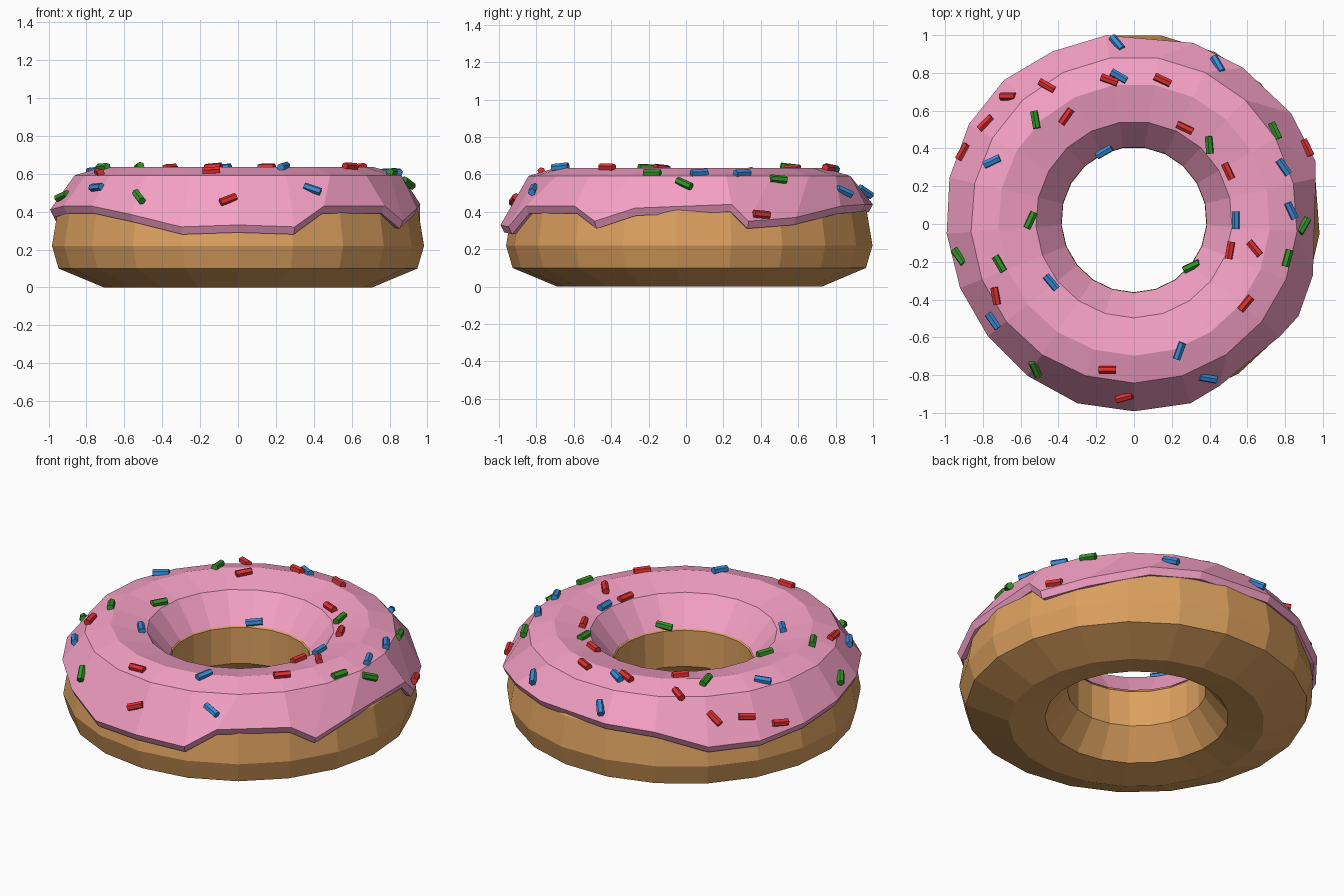
import bpy, bmesh, math
from mathutils import Vector, Matrix
from mathutils.bvhtree import BVHTree

SIDES = 21
CENTRE_Y = 0.023

cube = bpy.data.objects.get("Cube")
if cube:
    bpy.data.objects.remove(cube)


def make_material(name, colour):
    mat = bpy.data.materials.new(name)
    mat.use_nodes = True
    mat.diffuse_color = (*colour, 1)
    for node in mat.node_tree.nodes:
        if node.type == 'BSDF_PRINCIPLED':
            node.inputs["Base Color"].default_value = (*colour, 1)
            node.inputs["Roughness"].default_value = 0.6
    return mat


def finish(name, bm, mat):
    bmesh.ops.recalc_face_normals(bm, faces=bm.faces)
    mesh = bpy.data.meshes.new(name)
    bm.to_mesh(mesh)
    mesh.materials.append(mat)
    obj = bpy.data.objects.new(name, mesh)
    bpy.context.collection.objects.link(obj)


def ring_solid(profile_at):
    """Sweep a closed profile of (radius, height, angle shift) around z."""
    bm = bmesh.new()
    loops = []
    for k in range(SIDES):
        loop = []
        for radius, z, shift in profile_at(k):
            a = math.tau * k / SIDES - math.pi / 2 + math.radians(shift)
            loop.append(bm.verts.new((radius * math.cos(a),
                                      radius * math.sin(a) + CENTRE_Y, z)))
        loops.append(loop)
    count = len(loops[0])
    for k, a in enumerate(loops):
        b = loops[(k + 1) % SIDES]
        for i in range(count):
            j = (i + 1) % count
            bm.faces.new((a[i], b[i], b[j], a[j]))
    return bm


# Dough ring
DOUGH = [(.71, 0), (.95, .10), (.985, .22), (.955, .40), (.84, .55),
         (.72, .60), (.53, .55), (.386, .42), (.384, .20), (.51, .035)]
finish("dough", ring_solid(lambda k: [(r, z, 0) for r, z in DOUGH]),
       make_material("dough", (.72, .355, .115)))

# Icing shell: height of its lower edge and sideways shift of each drip
EDGE = [.29, .28, .39, .39, .31, .38, .40, .31, .33, .39, .40,
        .40, .39, .31, .31, .34, .37, .39, .39, .345, .28]
SHIFT = {2: -7, 4: -9, 5: -13, 7: -12, 8: -13, 9: -10, 10: -10}


def icing_profile(k):
    h, s = EDGE[k], SHIFT.get(k, 0)
    rim = .987 + (.40 - h) * .25
    return [(.389, .43, 0), (.52, .59, 0), (.72, .635, 0), (.865, .592, 0),
            (rim, h + .04, s), (rim - .02, h, s), (.93, h + .01, s),
            (.82, .53, 0), (.72, .58, 0), (.55, .53, 0)]


icing_bm = ring_solid(icing_profile)
finish("icing", icing_bm, make_material("icing", (.92, .355, .56)))
surface = BVHTree.FromBMesh(icing_bm)

# Sprinkles: x and y in hundredths, heading in degrees
SPRINKLES = {
    "red": ((.75, .03, .03), [
        (-66, 67, 0), (-78, 53, 45), (-90, 38, 60), (-46, 73, -30),
        (-36, 57, 55), (-13, 76, -20), (15, 76, -25), (27, 51, -25),
        (50, 28, -65), (91, 40, -65), (51, -14, 80), (64, -13, -50),
        (59, -42, 50), (-73, -38, -80), (-14, -77, 0), (-5, -91, 15)]),
    "green": ((.035, .30, .02), [
        (-52, 55, -80), (-55, 2, 65), (40, 42, -85), (74, 49, -65),
        (89, -1, 60), (81, -18, 75), (31, -23, 25), (-92, -17, -55),
        (-71, -21, -60), (-52, -76, -65)]),
    "blue": ((.04, .26, .68), [
        (-9, 95, -50), (-8, 78, -30), (44, 84, -60), (-16, 39, 30),
        (-75, 33, 25), (79, 30, -55), (83, 7, -65), (54, 2, 90),
        (24, -67, 70), (39, -81, -10), (-44, -31, -50), (-74, -51, -55)]),
}


def add_sprinkle(bm, x, y, heading):
    hit, normal, _, _ = surface.ray_cast(Vector((x, y, 2)), Vector((0, 0, -1)))
    if hit is None:
        hit, normal, _, _ = surface.find_nearest(Vector((x, y, .45)))
    a = math.radians(heading)
    along = Vector((math.cos(a), math.sin(a), 0))
    # Tilt each sprinkle part of the way along the slope
    along.z = -.5 * along.dot(normal) / max(normal.z, .3)
    along.normalize()
    side = normal.cross(along).normalized()
    frame = Matrix((side, along.cross(side), along)).transposed().to_4x4()
    place = Matrix.Translation(hit + normal * .01) @ frame
    bmesh.ops.create_cone(bm, cap_ends=True, segments=6, radius1=.021,
                          radius2=.021, depth=.092, matrix=place)


for name, (colour, spots) in SPRINKLES.items():
    bm = bmesh.new()
    for x, y, heading in spots:
        add_sprinkle(bm, x / 100, y / 100, heading)
    finish(name + "_sprinkles", bm, make_material(name + "_sugar", colour))
    bm.free()
icing_bm.free()
